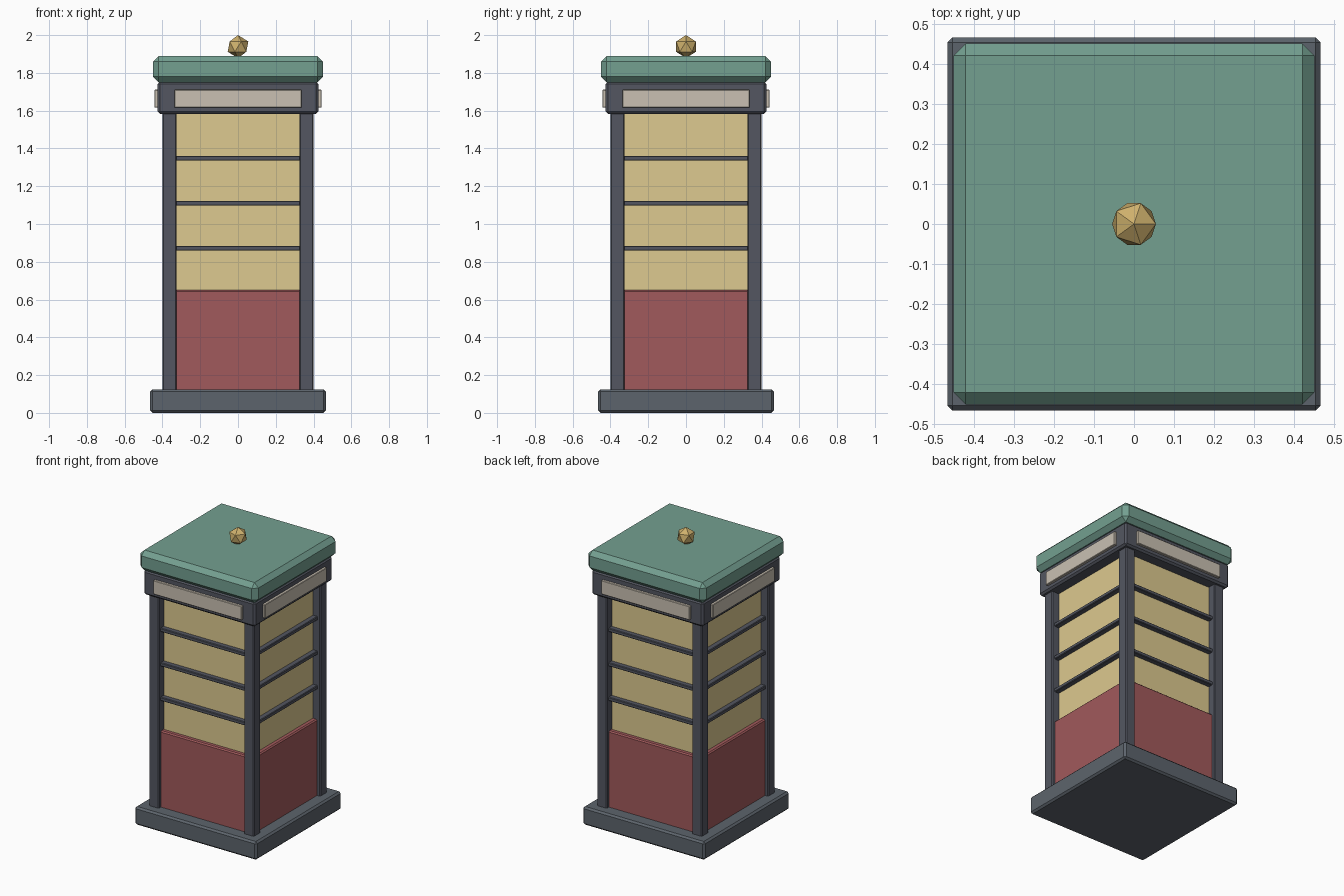
import bpy

if "Cube" in bpy.data.objects:
    bpy.data.objects.remove(bpy.data.objects["Cube"])


def material(name, r, g, b):
    m = bpy.data.materials.new(name)
    m.diffuse_color = tuple((c / 255) ** 2.2 for c in (r, g, b)) + (1,)
    m.use_nodes = True
    m.node_tree.nodes["Principled BSDF"].inputs["Base Color"].default_value = m.diffuse_color
    return m


IRON = material("dark_iron", 84, 87, 97)
STONE = material("grey_stone", 93, 100, 108)
RED = material("red_panel", 160, 90, 92)
GLASS = material("warm_glass", 220, 200, 142)
CREAM = material("cream_sign", 200, 191, 177)
GREEN = material("green_roof", 115, 158, 143)
GOLD = material("gold", 205, 175, 108)


def box(name, half_x, half_y, z0, z1, mat, bevel=0.0, x=0.0, y=0.0):
    """Box given by half widths and bottom/top heights, with a flat chamfer."""
    bpy.ops.mesh.primitive_cube_add(size=1, location=(x, y, (z0 + z1) / 2))
    ob = bpy.context.object
    ob.name = name
    ob.scale = (2 * half_x, 2 * half_y, z1 - z0)
    bpy.ops.object.transform_apply(location=False, rotation=False, scale=True)
    ob.data.materials.append(mat)
    if bevel:
        mod = ob.modifiers.new("chamfer", 'BEVEL')
        mod.width = bevel
        mod.segments = 1
    return ob


# Plinth
box("base", 0.465, 0.465, 0, 0.125, STONE, 0.012)

# Corner posts
for sx in (-1, 1):
    for sy in (-1, 1):
        box("corner_post", 0.0375, 0.0375, 0.11, 1.60, IRON, 0.006,
            sx * 0.3625, sy * 0.3625)

# Lower panels, glazing and glazing bars
box("lower_panel", 0.376, 0.376, 0.115, 0.65, RED, 0.008)
box("glazing", 0.345, 0.345, 0.64, 1.60, GLASS)
for z in (0.872, 1.11, 1.348):
    box("glazing_bar", 0.38, 0.38, z - 0.0125, z + 0.0125, IRON, 0.004)

# Header with a sign board on each side
box("header", 0.425, 0.425, 1.583, 1.752, IRON, 0.012)
box("sign_front_back", 0.337, 0.443, 1.616, 1.711, CREAM, 0.003)
box("sign_sides", 0.443, 0.337, 1.616, 1.711, CREAM, 0.003)

# Roof slab and finial
box("roof", 0.45, 0.45, 1.75, 1.89, GREEN, 0.03)
bpy.ops.mesh.primitive_ico_sphere_add(subdivisions=1, radius=0.061,
                                      location=(0, 0, 1.939))
finial = bpy.context.object
finial.name = "roof_finial"
finial.data.materials.append(GOLD)
